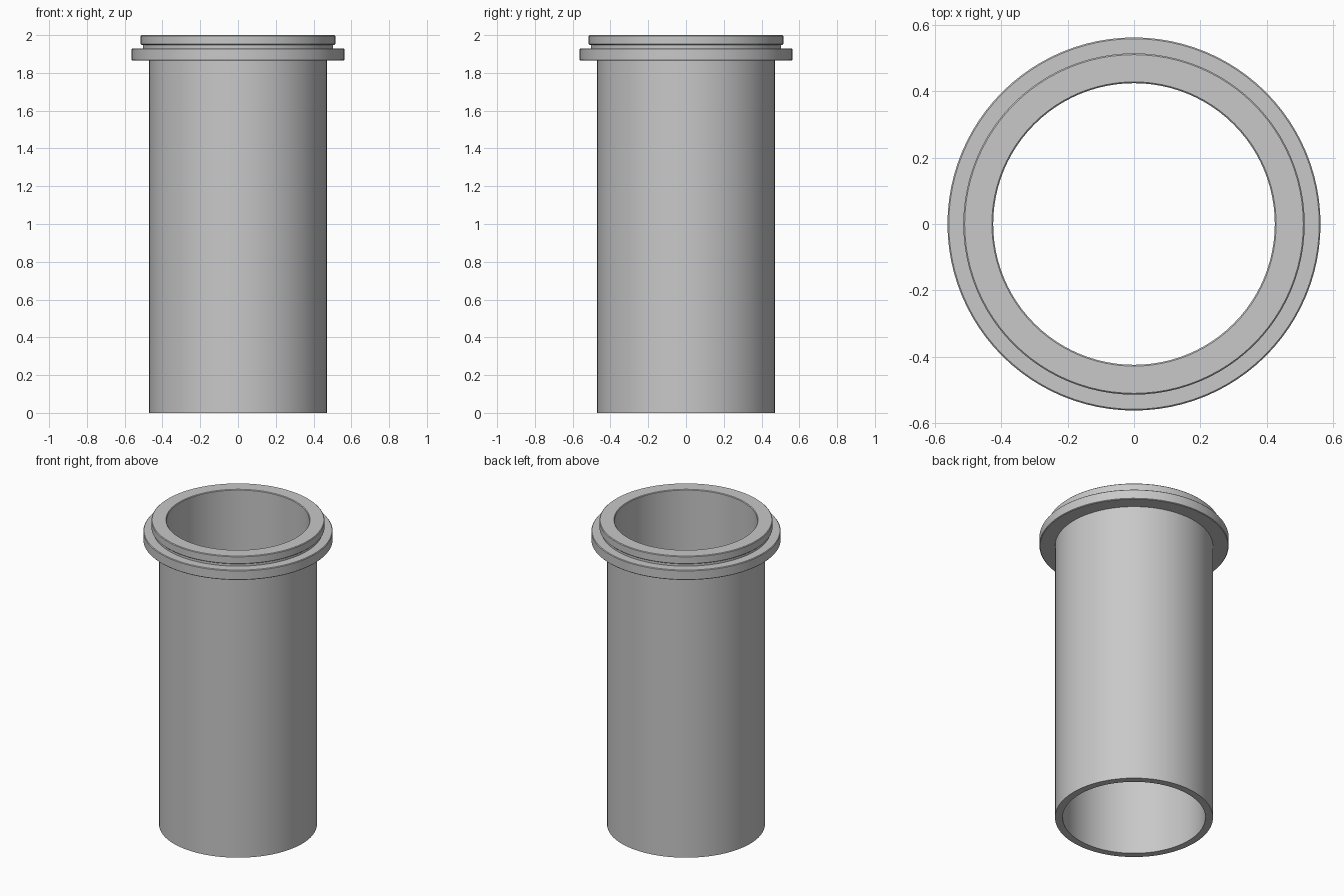
import bpy
import math

old = bpy.data.objects.get("Cube")
if old:
    bpy.data.objects.remove(old, do_unlink=True)

SEGMENTS = 96
BORE, TUBE, NECK, RIM, FLANGE = 0.425, 0.47, 0.504, 0.515, 0.563
CHAMFER = 0.004

grey = bpy.data.materials.new("plain grey")
grey.use_nodes = True
colour = (0.58, 0.58, 0.58, 1)
grey.diffuse_color = colour
grey.node_tree.nodes["Principled BSDF"].inputs["Base Color"].default_value = colour


def disc_edge(radius, low, high):
    """Outer profile of a collar with small chamfers, from bottom to top."""
    return [(radius - CHAMFER, low), (radius, low + CHAMFER),
            (radius, high - CHAMFER), (radius - CHAMFER, high)]


def revolve(name, profile):
    """Turn a closed (radius, height) profile around the z axis."""
    n = len(profile)
    verts = []
    for s in range(SEGMENTS):
        a = math.tau * s / SEGMENTS
        verts += [(r * math.cos(a), r * math.sin(a), z) for r, z in profile]
    faces = []
    for s in range(SEGMENTS):
        t = (s + 1) % SEGMENTS
        for i in range(n):
            j = (i + 1) % n
            faces.append((s * n + i, t * n + i, t * n + j, s * n + j))
    mesh = bpy.data.meshes.new(name)
    mesh.from_pydata(verts, [], faces)
    mesh.materials.append(grey)
    obj = bpy.data.objects.new(name, mesh)
    bpy.context.collection.objects.link(obj)
    return obj


# Hollow tube with a wide flange, a shallow groove and a top rim
profile = [(BORE, 0), (TUBE, 0), (TUBE, 1.865)]
profile += disc_edge(FLANGE, 1.865, 1.93)
profile += [(NECK, 1.93), (NECK, 1.948)]
profile += disc_edge(RIM, 1.948, 2)
profile += [(BORE + CHAMFER, 2), (BORE, 2 - CHAMFER)]
sleeve = revolve("flanged_sleeve", profile)

# Smooth round walls, crisp rims
bpy.ops.object.select_all(action="DESELECT")
sleeve.select_set(True)
bpy.context.view_layer.objects.active = sleeve
bpy.ops.object.shade_smooth_by_angle(angle=math.radians(30))
